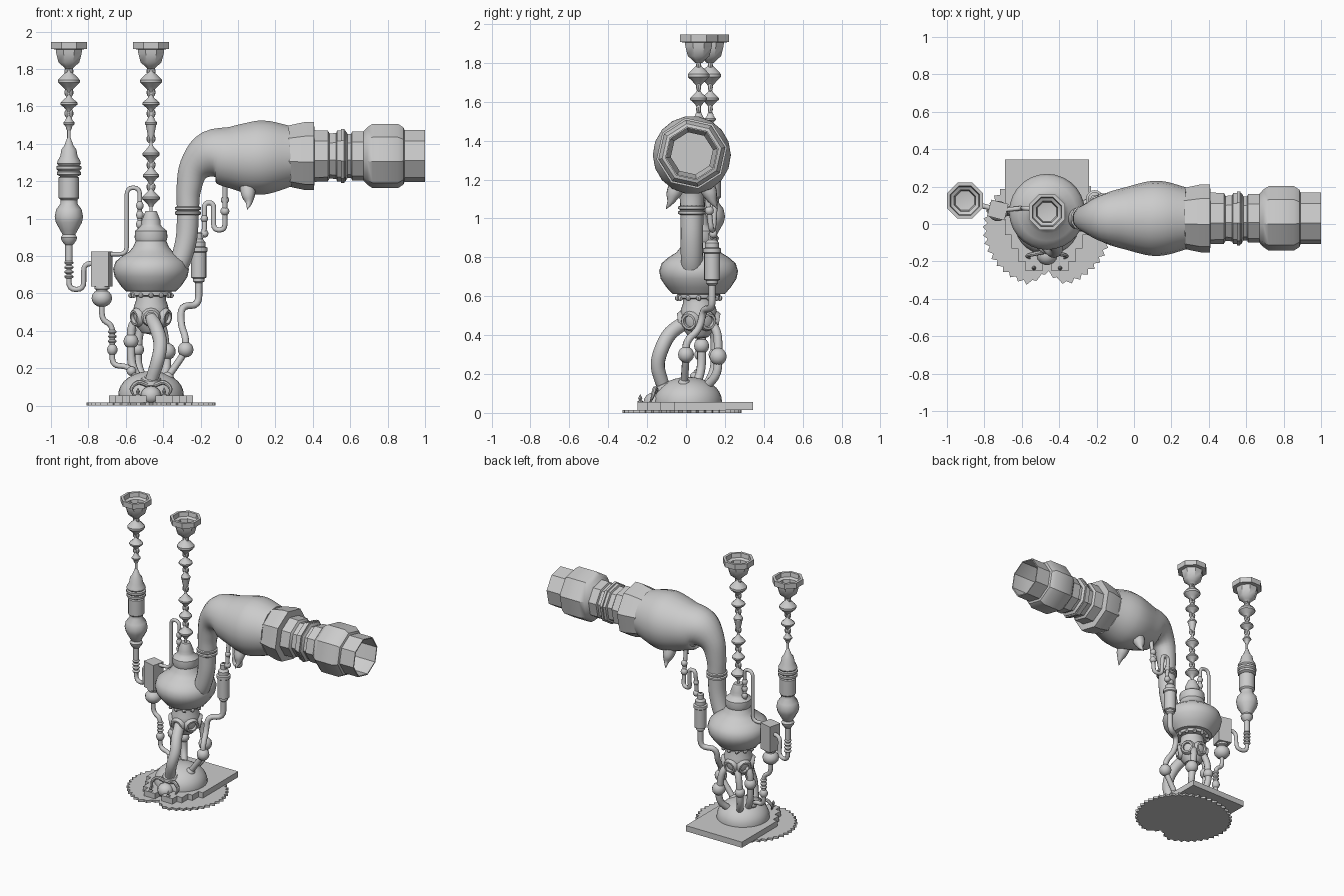
import bpy, bmesh, math
from mathutils import Vector, Matrix

if "Cube" in bpy.data.objects:
    bpy.data.objects.remove(bpy.data.objects["Cube"])

CX, CY = -0.465, 0.065          # main axis
LX, LY = -0.904, 0.125          # side chain axis
TY = 0.03                       # plane of the big trunk


def finish(name, bm):
    bmesh.ops.remove_doubles(bm, verts=bm.verts, dist=1e-5)
    bmesh.ops.recalc_face_normals(bm, faces=bm.faces)
    me = bpy.data.meshes.new(name)
    bm.to_mesh(me)
    bm.free()
    ob = bpy.data.objects.new(name, me)
    bpy.context.collection.objects.link(ob)
    return ob


def lathe(name, prof, origin=(0, 0, 0), axis=(0, 0, 1), n=16, phase=0.0):
    """Revolve (radius, height) pairs round an axis."""
    bm = bmesh.new()
    mat = Matrix.Translation(origin) @ Vector((0, 0, 1)).rotation_difference(Vector(axis)).to_matrix().to_4x4()
    rings = [[bm.verts.new(mat @ Vector((r * math.cos(phase + math.tau * i / n),
                                         r * math.sin(phase + math.tau * i / n), h)))
              for i in range(n)] for r, h in prof]
    for a, b in zip(rings, rings[1:]):
        for i in range(n):
            j = (i + 1) % n
            bm.faces.new((a[i], a[j], b[j], b[i]))
    return finish(name, bm)


def ball(name, c, r, h=None, n=14):
    h = h or r
    return lathe(name, [(r * math.sin(math.pi * k / 8), -h * math.cos(math.pi * k / 8)) for k in range(9)], c, n=n)


def round_corners(pts, d):
    out = [Vector(pts[0])]
    for a, b, c in zip(pts, pts[1:], pts[2:]):
        a, b, c = Vector(a), Vector(b), Vector(c)
        p = b + (a - b).normalized() * min(d, (a - b).length * .45)
        q = b + (c - b).normalized() * min(d, (c - b).length * .45)
        for k in range(5):
            t = k / 4
            out.append(p * (1 - t) ** 2 + b * 2 * t * (1 - t) + q * t * t)
    return out + [Vector(pts[-1])]


def catmull(pts, steps=5):
    P = [Vector(p) for p in pts]
    P = [2 * P[0] - P[1]] + P + [2 * P[-1] - P[-2]]
    out = []
    for a, b, c, d in zip(P, P[1:], P[2:], P[3:]):
        for k in range(steps):
            t = k / steps
            out.append(.5 * (2 * b + (c - a) * t + (2 * a - 5 * b + 4 * c - d) * t * t + (3 * b - a - 3 * c + d) * t ** 3))
    return out + [P[-2]]


def tube(name, pts, radii, res=3):
    """Sweep a circle along points; radii is one number or one per point."""
    cu = bpy.data.curves.new(name + "_path", 'CURVE')
    cu.dimensions = '3D'
    cu.bevel_depth, cu.bevel_resolution, cu.use_fill_caps = 1.0, res, True
    sp = cu.splines.new('POLY')
    sp.points.add(len(pts) - 1)
    for i, p in enumerate(pts):
        sp.points[i].co = (*p[:3], 1)
        sp.points[i].radius = radii if isinstance(radii, float) else radii[i]
    tmp = bpy.data.objects.new(name + "_tmp", cu)
    bpy.context.collection.objects.link(tmp)
    me = bpy.data.meshes.new_from_object(tmp.evaluated_get(bpy.context.evaluated_depsgraph_get()))
    bpy.data.objects.remove(tmp)
    ob = bpy.data.objects.new(name, me)
    bpy.context.collection.objects.link(ob)
    return ob


def pipe(name, pts, r=.016, d=.04):
    return tube(name, round_corners(pts, d), r)


def swept(name, pts, res=5):
    path = [(Vector(p[:3]), p[3]) for p in pts]
    s = catmull([p for p, _ in path])
    rad = [v.x for v in catmull([(r, 0, 0) for _, r in path])]
    return tube(name, s, rad, res)


def slab(name, outline, z0, z1):
    bm = bmesh.new()
    f = bm.faces.new([bm.verts.new((x, y, z0)) for x, y in outline])
    top = bmesh.ops.extrude_face_region(bm, geom=[f])
    bmesh.ops.translate(bm, vec=(0, 0, z1 - z0), verts=[v for v in top['geom'] if isinstance(v, bmesh.types.BMVert)])
    return finish(name, bm)


# Base: toothed disc with a front notch, and a stepped plate
gear = []
for i in range(88):
    a = -math.pi / 2 + .04 + (math.tau - .08) * i / 87
    off = min(abs(a + math.pi / 2), abs(a - 1.5 * math.pi))
    r = (.345 if i % 2 else .322) - .09 * max(0, 1 - off / .3)
    gear.append((CX + r * math.cos(a), -.028 + r * .91 * math.sin(a)))
slab("toothed_disc", gear, 0, .016)
half = [(.025, -.2), (.025, -.25), (.115, -.25), (.115, -.2), (.155, -.2), (.155, -.13), (.19, -.13), (.19, -.06),
        (.225, -.06), (.225, .345)]
slab("stepped_plate", [(CX + x, y) for x, y in half] + [(CX - x, y) for x, y in reversed(half)], .014, .055)
lathe("base_dome", [(.175, .05)] + [(.175 * math.cos(k * math.pi / 16), .06 + .125 * math.sin(k * math.pi / 16))
                                    for k in range(9)], (CX, .01, 0), n=28)
# Front boss with curved claws, and two small finials
ball("front_boss", (CX, -.165, .055), .055, .05)
for s in (-1, 1):
    swept("claw", [(CX + s * .02, -.15, .11, .012), (CX + s * .07, -.16, .125, .012),
                   (CX + s * .105, -.17, .09, .01), (CX + s * .09, -.185, .05, .004)], 2)
    lathe("finial", [(0, .05), (.014, .05), (.014, .06), (.006, .065), (.011, .075), (0, .098)],
          (CX + s * .07, -.235, 0), n=8)

# Main vessel and the socketed bulb below it
lathe("vessel", [(0, .38), (.05, .39), (.08, .43), (.096, .48), (.092, .53), (.08, .565), (.08, .585), (.11, .59),
                 (.11, .61), (.135, .612), (.165, .645), (.195, .69), (.203, .73), (.19, .77), (.155, .8), (.115, .825),
                 (.095, .85), (.082, .88), (.088, .9), (.085, .935), (.06, .955), (.05, .97), (.05, .99), (.03, 1.04),
                 (0, 1.04)], (CX, CY, 0), n=28)
for k in range(12):
    a = math.tau * k / 12
    ball("collar_stud", (CX + .108 * math.cos(a), CY + .108 * math.sin(a), .59), .014, n=8)
for ang in (-90, -30, 30, 90, 150, 210):
    a = math.radians(ang)
    d = Vector((math.cos(a), math.sin(a), -.15)).normalized()
    lathe("bulb_socket", [(.055, -.02), (.05, .01), (.042, .022), (.03, .022), (.028, .0)],
          Vector((CX, CY, .485)) + d * .085, d, 12)

# Legs from bulb to dome, each with a ball joint
swept("front_leg", [(CX, -.0, .47, .036), (-.435, -.08, .41, .037), (-.415, -.125, .33, .037),
                    (-.43, -.145, .24, .036), (CX, -.115, .13, .034)])
lathe("front_leg_collar", [(.0, -.02), (.055, -.015), (.06, .0), (.05, .02), (.035, .025)], (CX, -.105, .13), (0, -.4, 1))
legs = {
    "left_leg": ([(-.5, .07, .48), (-.572, .08, .44), (-.572, .08, .22), (-.53, .05, .14)], (-.572, .08, .345), .04),
    "back_leg": ([(-.44, .11, .48), (-.4, .165, .42), (-.375, .165, .2), (-.42, .1, .13)], (-.378, .165, .29), .045),
    "back_left_leg": ([(-.48, .12, .48), (-.53, .15, .4), (-.54, .15, .22), (-.5, .1, .13)], (-.537, .15, .3), .035),
}
for name, (pts, c, r) in legs.items():
    pipe(name, pts, .023, .06)
    ball(name + "_joint", c, r)
    ball(name + "_foot", pts[-1], .035, .03)

# Right-hand canister with its lower and upper pipes
RX, RY = -.21, .134
lathe("canister", [(.018, .655), (.03, .665), (.03, .68), (.041, .685), (.041, .82), (.047, .825), (.047, .845),
                   (.036, .85), (.036, .875), (.022, .89), (.022, .92), (.012, .93)], (RX, RY, 0))
pipe("canister_drain", [(RX, RY, .66), (RX, RY, .535), (-.305, .09, .535), (-.305, .07, .43),
                        (-.28, .0, .37), (-.28, 0, .29), (-.385, -.01, .14)], .019, .05)
ball("drain_joint", (-.28, 0, .3), .042)
ball("drain_foot", (-.375, -.01, .15), .032)
pipe("canister_riser", [(RX, RY, .89), (-.18, RY, .92), (-.18, .15, 1.085), (-.13, .15, 1.085),
                        (-.13, .14, .94), (-.07, .13, .94), (-.07, .1, 1.2)], .014, .03)
for x, z, r in ((-.18, .92, .022), (-.07, 1.04, .024), (-.07, 1.1, .022), (-.18, 1.0, .02)):
    ball("riser_bead", (x, .14 if x < -.1 else .12, z), r, n=10)

# Big trunk: bent, swelling pipe with two horns
swept("trunk", [(-.37, TY, .68, .05), (-.31, TY, .77, .056), (-.275, TY, .9, .058), (-.268, TY, 1.04, .06),
                (-.264, TY, 1.15, .066), (-.235, TY, 1.265, .085), (-.15, TY, 1.335, .135),
                (-.04, TY, 1.33, .168), (.08, TY, 1.325, .198), (.17, TY, 1.33, .196), (.28, TY, 1.335, .165)], 7)
for z in (1.03, 1.055):
    lathe("trunk_ring", [(.058, -.012), (.07, -.006), (.07, .006), (.058, .012)], (-.268, TY, z))
for s in (-1, 1):
    swept("horn", [(.05, TY + s * .07, 1.18, .045), (.055, TY + s * .095, 1.125, .037),
                   (.058, TY + s * .11, 1.085, .018), (.05, TY + s * .132, 1.05, .002)], 3)
# Faceted muzzle, hollow at the end
lathe("muzzle", [(.16, .25), (.168, .28), (.185, .36), (.185, .405), (.14, .41), (.138, .48), (.122, .49), (.125, .525),
                 (.138, .53), (.138, .575), (.12, .585), (.12, .605), (.132, .61), (.132, .67), (.155, .69),
                 (.175, .72), (.175, .855), (.155, .885), (.14, .89), (.14, 1.0), (.132, 1.0), (.132, .88), (.11, .84),
                 (.11, .5), (0, .5)], (0, TY, 1.335), (1, 0, 0), 8, math.radians(10))
for x in (.56,):
    lathe("muzzle_band", [(.13, -.012), (.146, -.008), (.146, .008), (.13, .012)], (x, TY, 1.335), (1, 0, 0), 8,
          math.radians(10))


# Hanging chains: beads, links and a hollow octagonal ceiling cup
def chain(name, x, y, beads, bottom):
    for z, r, h in beads:
        lathe(name + "_bead", [(.01, -h - .012), (.016, -h), (r * .6, -h * .6), (r, -h * .15), (r, h * .15),
                               (r * .65, h * .6), (.016, h), (.01, h + .012)], (x, y, z), n=10)
    zs = sorted(b[0] for b in beads) + [1.84]
    for a, b in zip(zs, zs[1:]):
        m = (a + b) / 2
        for s in (-1, 1):
            ball(name + "_link", (x + s * .011, y, m), .013, .022, 8)
    pipe(name + "_core", [(x, y, bottom), (x, y, 1.84)], .009)
    lathe(name + "_cup", [(.02, 1.8), (.035, 1.815), (.06, 1.835), (.074, 1.885), (.076, 1.905), (.104, 1.907),
                          (.104, 1.945), (.085, 1.945), (.08, 1.915), (.062, 1.905), (.055, 1.86), (0, 1.85)],
          (x, y, 0), n=8, phase=math.pi / 8)


upper = [(1.735, .058, .048), (1.615, .046, .032)]
chain("main_chain", CX, CY, upper + [(1.51, .032, .03), (1.345, .046, .036), (1.23, .043, .034), (1.11, .048, .036)], 1.0)
lathe("chain_drop", [(.008, 1.4), (.014, 1.43), (.03, 1.51)], (CX, CY, 0), n=10)
chain("side_chain", LX, LY, upper + [(1.51, .03, .026)], 1.38)
# Turned handle under the side chain
lathe("side_handle", [(0, .77), (.02, .775), (.02, .86), (.026, .865), (.04, .885), (.044, .9), (.034, .915), (.045, .935),
                      (.07, .98), (.076, 1.01), (.068, 1.05), (.045, 1.08), (.045, 1.1), (.055, 1.11), (.055, 1.22),
                      (.045, 1.225), (.064, 1.235), (.064, 1.25), (.056, 1.255), (.066, 1.265), (.066, 1.28),
                      (.056, 1.285), (.064, 1.295), (.06, 1.31), (.046, 1.335), (.04, 1.37), (.025, 1.39),
                      (.01, 1.43), (0, 1.44)], (LX, LY, 0), n=12)
for z in (.765, .74, .715, .69):
    ball("handle_ring", (LX, LY, z), .025, .012, 10)
pipe("handle_pipe", [(LX, LY, .8), (LX, LY, .622), (-.825, .11, .622), (-.825, .1, .76), (-.74, .08, .76)], .014)

# Junction box with overflow pipe and down pipe
bm = bmesh.new()
bmesh.ops.create_cube(bm, size=1, matrix=Matrix.Translation((-.728, .075, .732)) @ Matrix.Rotation(-.25, 4, 'Z')
                      @ Matrix.Diagonal((.095, .09, .187, 1)))
finish("junction_box", bm)
pipe("overflow_pipe", [(-.7, .075, .81), (-.595, .085, .81), (-.595, .085, 1.165), (-.525, .08, 1.165), (-.525, .075, .9)],
     .012)
for z in (1.07, 1.02, .97):
    ball("overflow_bead", (-.525, .077, z), .02, .025, 10)
DY = .07
lathe("box_outlet", [(.04, .64), (.04, .625), (.03, .62), (.03, .6)], (-.728, DY, 0))
ball("box_bulb", (-.728, DY, .575), .055, .048)
pipe("box_downpipe", [(-.728, DY, .6), (-.728, DY, .46), (-.672, DY, .43), (-.672, DY, .215), (-.58, .05, .21),
                      (-.54, .03, .13)], .015)
for z in (.395, .37, .345):
    ball("downpipe_ring", (-.672, DY, z), .023, .012, 10)
ball("downpipe_bulb", (-.672, DY, .3), .028, .032, 10)
ball("downpipe_foot", (-.57, .045, .185), .026)

# Smooth the round parts and keep sharp edges
bpy.ops.object.select_all(action='SELECT')
bpy.context.view_layer.objects.active = bpy.context.selected_objects[0]
bpy.ops.object.shade_smooth_by_angle(angle=math.radians(38))
